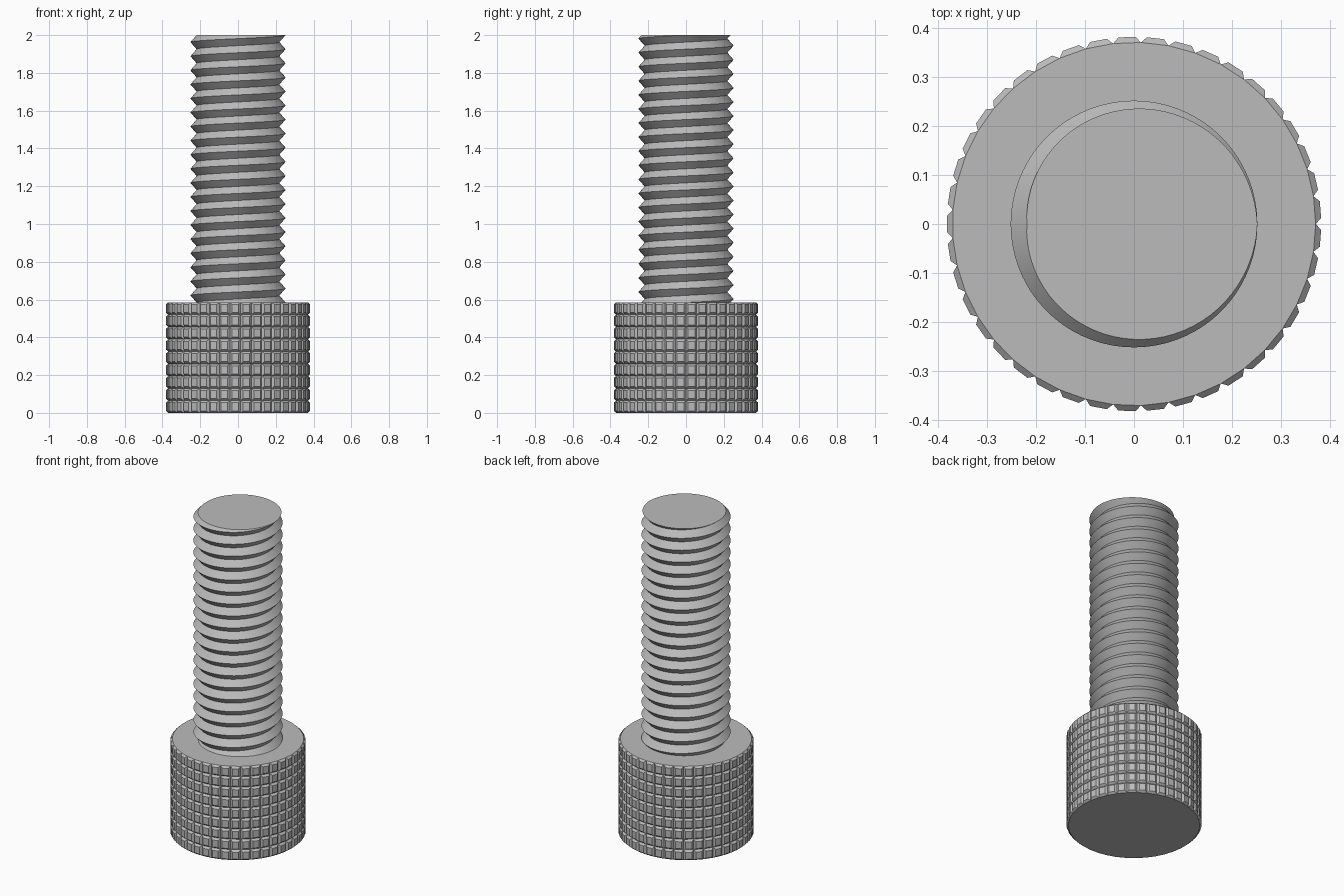
import bpy, bmesh
from math import cos, sin, pi
from mathutils import Vector

cube = bpy.data.objects.get("Cube")
if cube:
    bpy.data.objects.remove(cube, do_unlink=True)

HEAD_TOP, TOP = 0.585, 2.0
HEAD_R, ROOT_R, CREST_R = 0.371, 0.219, 0.252
PITCH = 0.0745

steel = bpy.data.materials.new("grey steel")
steel.use_nodes = True
colour = (0.5, 0.5, 0.5, 1)
steel.diffuse_color = colour
steel.node_tree.nodes["Principled BSDF"].inputs["Base Color"].default_value = colour


def finish(bm, name):
    bmesh.ops.recalc_face_normals(bm, faces=bm.faces)
    mesh = bpy.data.meshes.new(name)
    bm.to_mesh(mesh)
    bm.free()
    mesh.materials.append(steel)
    obj = bpy.data.objects.new(name, mesh)
    bpy.context.collection.objects.link(obj)
    bpy.ops.object.select_all(action='DESELECT')
    obj.select_set(True)
    bpy.context.view_layer.objects.active = obj
    bpy.ops.object.shade_smooth_by_angle(angle=0.5)


# Knurled head: a gridded cylinder whose side cells rise into small blunt pyramids
COLUMNS, ROWS = 41, 9
bm = bmesh.new()
rings = []
for row in range(ROWS + 1):
    z = HEAD_TOP * row / ROWS
    rings.append([bm.verts.new((HEAD_R * cos(2 * pi * c / COLUMNS),
                                HEAD_R * sin(2 * pi * c / COLUMNS), z))
                  for c in range(COLUMNS)])
cells = []
for low, high in zip(rings, rings[1:]):
    for c in range(COLUMNS):
        n = (c + 1) % COLUMNS
        cells.append(bm.faces.new((low[c], low[n], high[n], high[c])))
bm.faces.new(rings[0][::-1])
bm.faces.new(rings[-1])
bm.normal_update()
bmesh.ops.inset_individual(bm, faces=cells, thickness=0.011, depth=0.012,
                           use_even_offset=True)
finish(bm, "knurled_head")

# Threaded shank: right-handed helical V ridge, trimmed flat at both ends
STEPS = 72
TURNS = int((TOP - HEAD_TOP) / PITCH) + 5
start = TOP - (TURNS - 2) * PITCH
bm = bmesh.new()
crest, root = [], []
for i in range(TURNS * STEPS):
    a = 2 * pi * i / STEPS
    z = start + PITCH * i / STEPS
    crest.append(bm.verts.new((CREST_R * cos(a), CREST_R * sin(a), z)))
    root.append(bm.verts.new((ROOT_R * cos(a), ROOT_R * sin(a), z + PITCH / 2)))
for i in range(len(crest) - STEPS - 1):
    j = i + STEPS
    bm.faces.new((crest[i], crest[i + 1], root[i + 1], root[i]))
    bm.faces.new((root[i], root[i + 1], crest[j + 1], crest[j]))
for z, direction in ((TOP, 1), (HEAD_TOP, -1)):
    cut = bmesh.ops.bisect_plane(
        bm, geom=bm.verts[:] + bm.edges[:] + bm.faces[:], dist=1e-5,
        plane_co=Vector((0, 0, z)), plane_no=Vector((0, 0, direction)),
        clear_outer=True)
    rim = [e for e in cut["geom_cut"] if isinstance(e, bmesh.types.BMEdge)]
    bmesh.ops.edgeloop_fill(bm, edges=rim)
finish(bm, "threaded_shank")
